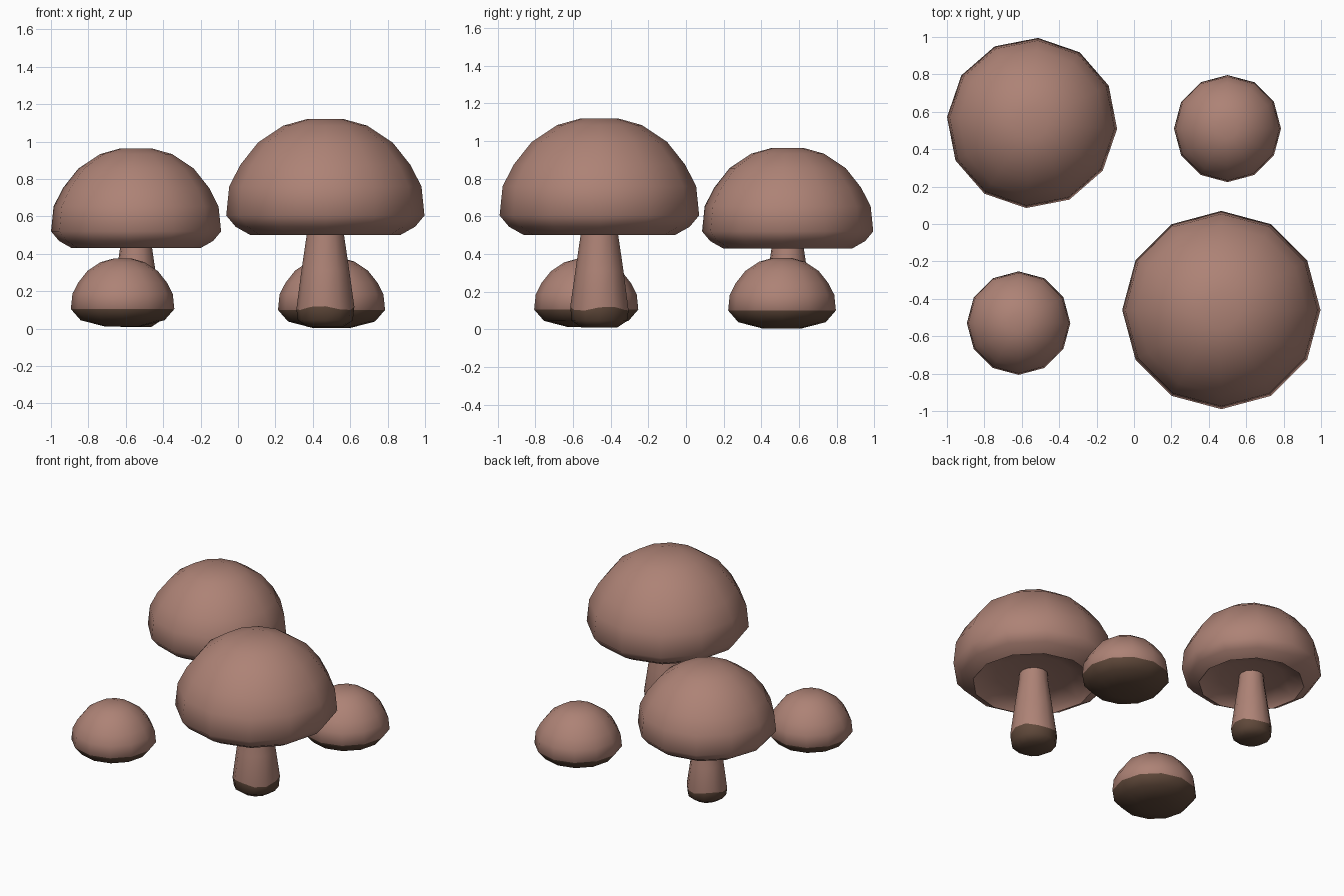
import bpy, bmesh, math

if "Cube" in bpy.data.objects:
    bpy.data.objects.remove(bpy.data.objects["Cube"])


def material(name, rgb):
    m = bpy.data.materials.new(name)
    m.diffuse_color = (*rgb, 1)
    m.use_nodes = True
    m.node_tree.nodes["Principled BSDF"].inputs["Base Color"].default_value = m.diffuse_color
    return m


PINK = material("dusty_pink_brown", (0.42, 0.225, 0.18))
SOIL = material("dark_soil_brown", (0.115, 0.065, 0.042))

SIDES = 12


def lathe(name, profile, loc, scale=1.0, turn=0.0, soil_rings=0, wave=0.0):
    """Revolve (radius, height) points; a closed cap fills each end.
    The lowest soil_rings bands get the soil colour, with a wavy border."""
    bm = bmesh.new()
    rings = []
    for i, (r, z) in enumerate(profile):
        ring = []
        for k in range(SIDES):
            a = math.tau * k / SIDES
            dz = wave * math.sin(3 * a + 0.6) if i == soil_rings else 0
            ring.append(bm.verts.new((r * math.cos(a), r * math.sin(a), z + dz)))
        rings.append(ring)
    first = bm.faces.new(rings[0][::-1])
    first.material_index = 1 if soil_rings else 0
    bm.faces.new(rings[-1])
    for i in range(len(rings) - 1):
        for k in range(SIDES):
            n = (k + 1) % SIDES
            f = bm.faces.new((rings[i][k], rings[i][n], rings[i + 1][n], rings[i + 1][k]))
            f.material_index = 1 if i < soil_rings else 0
    bmesh.ops.recalc_face_normals(bm, faces=bm.faces)
    me = bpy.data.meshes.new(name)
    bm.to_mesh(me)
    bm.free()
    me.materials.append(PINK)
    me.materials.append(SOIL)
    ob = bpy.data.objects.new(name, me)
    bpy.context.collection.objects.link(ob)
    ob.location = loc
    ob.scale = (scale,) * 3
    ob.rotation_euler.z = math.radians(turn)
    bpy.ops.object.select_all(action='DESELECT')
    ob.select_set(True)
    bpy.context.view_layer.objects.active = ob
    bpy.ops.object.shade_smooth_by_angle(angle=math.radians(50))
    return ob


# Dome shared by all caps: height measured above the widest ring
DOME = [(0.53, 0.0), (0.514, 0.155), (0.455, 0.27), (0.36, 0.39), (0.225, 0.48), (0.10, 0.515)]

# Tall cap: shallow hollow underside, turned-in rim, then the dome
TALL_CAP = [(0.08, 0.57), (0.25, 0.565), (0.37, 0.535), (0.40, 0.50), (0.48, 0.545)]
TALL_CAP += [(r, z + 0.605) for r, z in DOME]
STEM = [(0.095, 0.01), (0.147, 0.045), (0.155, 0.11), (0.128, 0.31), (0.10, 0.50), (0.092, 0.60)]

# Two tall mushrooms
for label, x, y, s, turn in (("large", 0.467, -0.46, 1.0, 0), ("medium", -0.545, 0.54, 0.86, -4)):
    lathe(label + "_cap", TALL_CAP, (x, y, 0), s, turn)
    lathe(label + "_stem", STEM, (x, y, 0), s, turn, soil_rings=2, wave=0.012)

# Two small button mushrooms resting on the ground, soil on the lower side
BUTTON = [(0.19, -0.177), (0.43, -0.115)] + DOME
for label, x, y, z, s in (("left", -0.617, -0.53, 0.105, 0.522), ("right", 0.50, 0.51, 0.1, 0.54)):
    lathe(label + "_button_mushroom", BUTTON, (x, y, z), s, 0, soil_rings=2)
